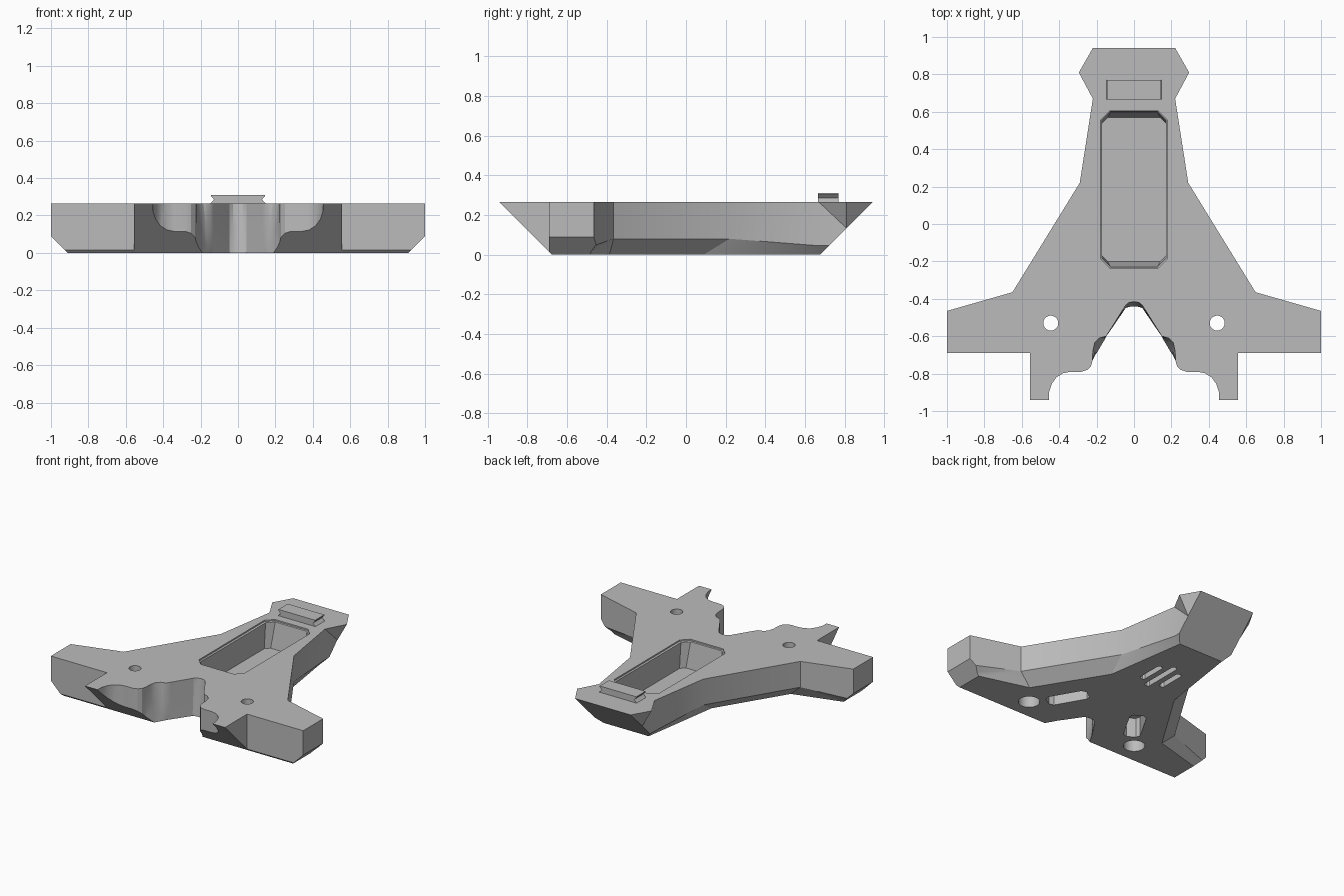
import bpy, bmesh, math
from mathutils import Matrix, Vector

default = bpy.data.objects.get("Cube")
if default:
    bpy.data.objects.remove(default)

TOP = 0.265

grey = bpy.data.materials.new("matte grey")
grey.use_nodes = True
colour = (0.5, 0.5, 0.5, 1)
grey.diffuse_color = colour
grey.node_tree.nodes["Principled BSDF"].inputs["Base Color"].default_value = colour


def solid(name, rings):
    """Closed solid lofted through rings with equal point counts."""
    bm = bmesh.new()
    loops = [[bm.verts.new(p) for p in ring] for ring in rings]
    count = len(loops[0])
    for low, high in zip(loops, loops[1:]):
        for i in range(count):
            j = (i + 1) % count
            bm.faces.new((low[i], low[j], high[j], high[i]))
    bm.faces.new(loops[0])
    bm.faces.new(loops[-1])
    bmesh.ops.remove_doubles(bm, verts=bm.verts, dist=1e-5)
    bmesh.ops.triangulate(bm, faces=[f for f in bm.faces if len(f.verts) == 4])
    bmesh.ops.recalc_face_normals(bm, faces=bm.faces)
    mesh = bpy.data.meshes.new(name)
    bm.to_mesh(mesh)
    bm.free()
    mesh.materials.append(grey)
    obj = bpy.data.objects.new(name, mesh)
    bpy.context.collection.objects.link(obj)
    return obj


def carve(target, cutter):
    """Subtract the cutter from the target and discard it."""
    cutter.hide_render = True
    mod = target.modifiers.new("cut", "BOOLEAN")
    mod.operation = "DIFFERENCE"
    mod.solver = "EXACT"
    mod.object = cutter
    bpy.context.view_layer.objects.active = target
    bpy.ops.object.modifier_apply(modifier=mod.name)
    bpy.data.objects.remove(cutter)


def box_ring(w, l, corner, z):
    """Rectangle with clipped corners, centred on the origin."""
    x, y, c = w / 2, l / 2, corner
    half = [(x, c - y), (x, y - c), (x - c, y), (c - x, y)]
    return [Vector((s * a, s * b, z)) for s in (1, -1) for a, b in half]


def circle_ring(x, y, r, z, sides=32):
    return [(x + r * math.cos(math.tau * i / sides),
             y + r * math.sin(math.tau * i / sides), z) for i in range(sides)]


def across(profile, half):
    """Extrude a y-z profile along x."""
    return [[(x, y, z) for y, z in profile] for x in (-half, half)]


# Half outline: top x, y, underside x, y, height of the lower bevel (0 = straight wall)
chamfered = [
    (.209, .96, .178, .96, .045), (.295, .81, .178, .81, .045),
    (.22, .67, .178, .67, .045), (.29, .22, .265, .09, .08),
    (.65, -.365, .56, -.386, .08), (1, -.465, 1, -.508, .045),
]
straight = [(1, -.69), (.555, -.69), (.555, -.96), (.455, -.96), (.455, -.9),
            (.44, -.855), (.415, -.82), (.38, -.798), (.34, -.79), (.28, -.79),
            (.25, -.78), (.23, -.76), (.222, -.73)]
grip = [(.22, -.68, .19, -.675), (.21, -.635, .17, -.64), (.185, -.61, .155, -.615),
        (.15, -.6, .145, -.595), (.13, -.57, .13, -.575), (.045, -.435, .045, -.45),
        (.027, -.42, .027, -.443), (0, -.415, 0, -.44)]
half = chamfered + [(x, y, x, y, 0) for x, y in straight] + [g + (0,) for g in grip]


def column(tx, ty, bx, by, bevel):
    top, base = Vector((tx, ty, TOP)), Vector((bx, by, 0))
    if not bevel:
        return [base, base.lerp(top, 0.2), base.lerp(top, 0.5), top]
    neck = min(tx, 0.22) if ty > 0.65 else tx
    return [base, Vector((neck, ty, bevel)), Vector((neck, ty, TOP / 2)), top]


columns = [column(*p) for p in half]
mirrored = [[Vector((-v.x, v.y, v.z)) for v in c] for c in reversed(columns[:-1])]
body = solid("body", list(zip(*(columns + mirrored))))

# Sloped front and back ends, bevelled arm tips
for s in (1, -1):
    wedge = [(s * .64, -.035), (s * 1.04, .365), (s * 1.04, -.035)]
    carve(body, solid("end_cutter", across(wedge, 1.2)))
    tip = [[(s * x, y, z) for x, z in ((.87, -.04), (1.04, .13), (1.04, -.04))]
           for y in (-.8, -.3)]
    carve(body, solid("tip_cutter", tip))

# Long top pocket with a narrow rim and sloping ends
pocket = [box_ring(.36, .84, .05, .4), box_ring(.36, .84, .05, .255),
          box_ring(.34, .83, .045, .25), box_ring(.34, .77, .03, .07)]
shift = Vector((0, .185, 0))
carve(body, solid("pocket_cutter", [[p + shift for p in r] for r in pocket]))

# Bolt holes with wide undersides, and slanted recesses under both arms
for s in (1, -1):
    x, y = s * .445, -.53
    hole = [circle_ring(x, y, r, z) for r, z in
            ((.07, -.1), (.07, .1), (.04, .1), (.04, .4))]
    carve(body, solid("hole_cutter", hole))
    place = Matrix.Translation((s * .285, -.33, 0)) @ Matrix.Rotation(s * math.radians(30), 4, "Z")
    recess = [[place @ p for p in box_ring(.11, .28, .025, z)] for z in (-.1, .14)]
    carve(body, solid("recess_cutter", recess))

# Three narrow vents under the neck
for x, length in ((-.08, .2), (0, .3), (.08, .2)):
    offset = Vector((x, .27, 0))
    vent = [[p + offset for p in box_ring(.04, length, .012, z)] for z in (-.1, .045)]
    carve(body, solid("vent_cutter", vent))

# Waisted rail block on the back
side = [(.15, TOP - .01), (.148, TOP), (.128, .285), (.145, .303), (.145, .31)]
profile = side + [(-x, z) for x, z in reversed(side)]
rail = solid("rail_block", [[(x, y, z) for x, z in profile] for y in (.665, .77)])

for obj in (body, rail):
    bpy.ops.object.select_all(action="DESELECT")
    obj.select_set(True)
    bpy.context.view_layer.objects.active = obj
    bpy.ops.object.shade_smooth_by_angle(angle=math.radians(25))
